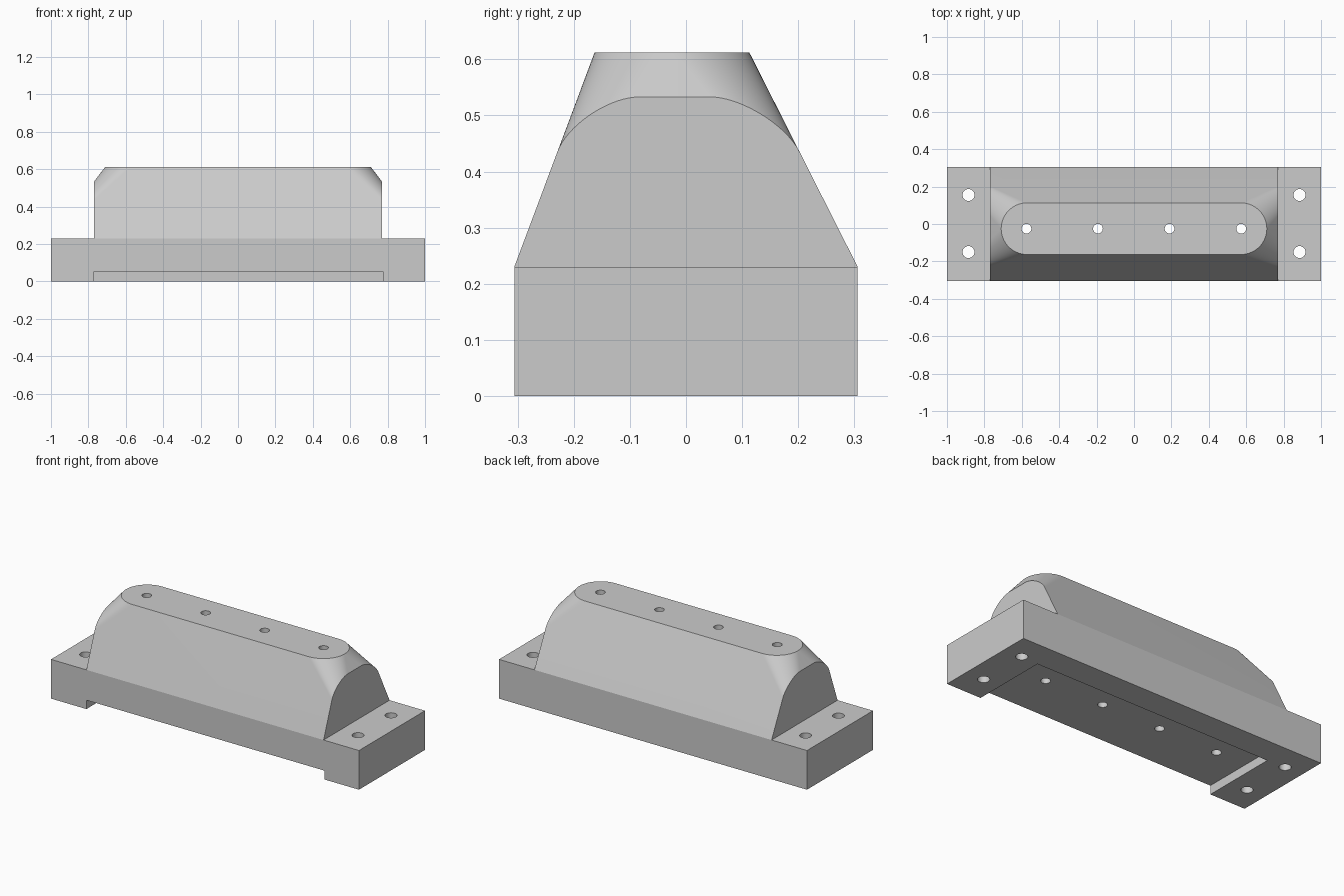
import bpy, bmesh, math
from mathutils import Matrix, Vector

if "Cube" in bpy.data.objects:
    bpy.data.objects.remove(bpy.data.objects["Cube"])

HALF_DEPTH, DECK, TOP = 0.306, 0.23, 0.612
BODY_END = 0.77
RIDGE_Y, RIDGE_R, RIDGE_X = -0.025, 0.138, 0.572

grey = bpy.data.materials.new("plain grey")
grey.use_nodes = True
colour = (0.6, 0.6, 0.6, 1)
grey.diffuse_color = colour
grey.node_tree.nodes["Principled BSDF"].inputs["Base Color"].default_value = colour


def make_object(name, bm):
    bmesh.ops.recalc_face_normals(bm, faces=bm.faces)
    mesh = bpy.data.meshes.new(name)
    bm.to_mesh(mesh)
    bm.free()
    mesh.materials.append(grey)
    obj = bpy.data.objects.new(name, mesh)
    bpy.context.collection.objects.link(obj)
    return obj


def box(name, low, high):
    low, high = Vector(low), Vector(high)
    bm = bmesh.new()
    bmesh.ops.create_cube(bm, size=1, matrix=Matrix.Translation((low + high) / 2)
                          @ Matrix.Diagonal((*(high - low), 1)))
    return make_object(name, bm)


def combine(target, tool, operation):
    mod = target.modifiers.new(tool.name, "BOOLEAN")
    mod.object, mod.operation, mod.solver = tool, operation, "EXACT"
    bpy.context.view_layer.objects.active = target
    bpy.ops.object.modifier_apply(modifier=mod.name)
    bpy.data.objects.remove(tool)


# Base slab
block = box("mounting_block", (-1, -HALF_DEPTH, 0), (1, HALF_DEPTH, DECK))

# Tapered body: rectangle blended up to a round-ended ridge, ends cut off square
bm = bmesh.new()
for sx in (-1, 1):
    for sy in (-1, 1):
        bm.verts.new((sx, sy * HALF_DEPTH, DECK))
    steps = 40
    for i in range(steps + 1):
        a = math.pi * (i / steps - 0.5)
        bm.verts.new((sx * (RIDGE_X + RIDGE_R * math.cos(a)),
                      RIDGE_Y + RIDGE_R * math.sin(a), TOP))
bmesh.ops.convex_hull(bm, input=bm.verts)
bmesh.ops.dissolve_limit(bm, angle_limit=0.002, verts=bm.verts, edges=bm.edges)
for sx in (-1, 1):
    cut = bmesh.ops.bisect_plane(bm, geom=bm.verts[:] + bm.edges[:] + bm.faces[:],
                                 plane_co=(sx * BODY_END, 0, 0), plane_no=(sx, 0, 0),
                                 clear_outer=True)
    edges = [g for g in cut["geom_cut"] if isinstance(g, bmesh.types.BMEdge)]
    bmesh.ops.contextual_create(bm, geom=edges)
combine(block, make_object("tapered_body", bm), "UNION")

# Shallow recess under the block, open at the front
combine(block, box("recess_cutter", (-BODY_END, -0.5, -0.1), (0.775, 0.15, 0.052)),
        "DIFFERENCE")

# Through holes: four along the ridge, four in the end flanges
holes = [(x, RIDGE_Y, 0.026) for x in (-0.575, -0.193, 0.19, 0.573)]
holes += [(x, y, 0.032) for x in (-0.885, 0.885) for y in (-0.15, 0.155)]
bm = bmesh.new()
for x, y, r in holes:
    bmesh.ops.create_cone(bm, cap_ends=True, segments=32, radius1=r, radius2=r,
                          depth=2, matrix=Matrix.Translation((x, y, 0)))
combine(block, make_object("hole_cutters", bm), "DIFFERENCE")

# Smooth curves, crisp edges
bpy.ops.object.select_all(action="DESELECT")
block.select_set(True)
bpy.context.view_layer.objects.active = block
bpy.ops.object.shade_smooth_by_angle(angle=math.radians(18))
